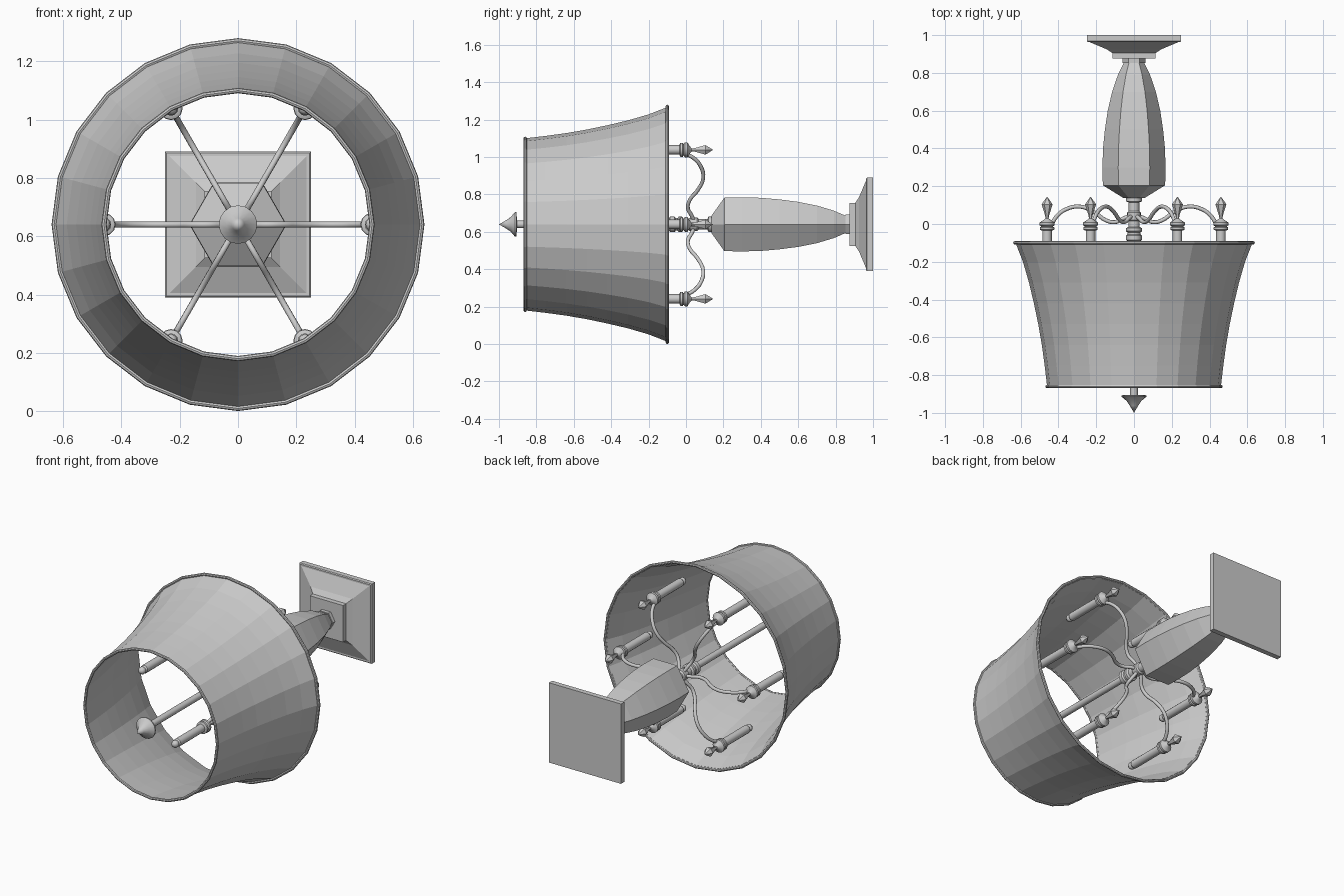
import bpy, bmesh, math
from mathutils import Vector

if "Cube" in bpy.data.objects:
    bpy.data.objects.remove(bpy.data.objects["Cube"])

AXIS_Z = 0.64


def lathe(name, prof, segs, cx=0.0, cz=AXIS_Z, phase=0.0, smooth=False, closed=False):
    """Spin (radius, y) profile points around an axis parallel to y."""
    bm = bmesh.new()
    rings = []
    for r, y in prof:
        if r < 1e-6:
            rings.append([bm.verts.new((cx, y, cz))])
        else:
            rings.append([bm.verts.new((cx + r * math.cos(phase + math.tau * i / segs), y,
                                        cz + r * math.sin(phase + math.tau * i / segs)))
                          for i in range(segs)])
    pairs = list(zip(rings, rings[1:]))
    if closed:
        pairs.append((rings[-1], rings[0]))
    for a, b in pairs:
        for i in range(segs):
            j = (i + 1) % segs
            if len(a) == 1:
                bm.faces.new((a[0], b[j], b[i]))
            elif len(b) == 1:
                bm.faces.new((a[i], a[j], b[0]))
            else:
                bm.faces.new((a[i], a[j], b[j], b[i]))
    if not closed:
        for ring in (rings[0], rings[-1]):
            if len(ring) > 1:
                bm.faces.new(ring)
    bmesh.ops.recalc_face_normals(bm, faces=bm.faces[:])
    me = bpy.data.meshes.new(name)
    bm.to_mesh(me)
    bm.free()
    ob = bpy.data.objects.new(name, me)
    bpy.context.collection.objects.link(ob)
    if smooth:
        bpy.ops.object.select_all(action='DESELECT')
        ob.select_set(True)
        bpy.context.view_layer.objects.active = ob
        bpy.ops.object.shade_smooth_by_angle(angle=math.radians(40))
    return ob


def bead(name, major, y, minor):
    """Small round rim ring."""
    prof = [(major + minor * math.cos(math.tau * k / 8), y + minor * math.sin(math.tau * k / 8))
            for k in range(8)]
    return lathe(name, prof, 24, closed=True)


def square(name, prof):
    """Square section stack from (half width, y) points."""
    return lathe(name, [(h * math.sqrt(2), y) for h, y in prof], 4, phase=math.pi / 4)


# Square mounting plate, sloped step and block
square("mounting_plate", [(0.245, 0.963), (0.25, 0.968), (0.25, 1.0)])
square("mounting_slope", [(0.115, 0.875), (0.115, 0.905), (0.145, 0.925),
                          (0.235, 0.963), (0.235, 0.98)])

# Hexagonal collar and vase body
lathe("hex_collar", [(0.06, 0.853), (0.06, 0.88)], 6)
lathe("vase_body", [(0.055, 0.137), (0.165, 0.205), (0.167, 0.30), (0.164, 0.40), (0.154, 0.50),
                    (0.139, 0.60), (0.116, 0.70), (0.085, 0.79), (0.05, 0.86)], 6)

# Central hub, rod and end finial
lathe("hub", [(0.034, -0.09), (0.042, -0.085), (0.042, -0.062), (0.034, -0.055), (0.034, -0.045),
              (0.042, -0.038), (0.042, -0.022), (0.03, -0.015), (0.03, 0.015), (0.036, 0.022),
              (0.036, 0.06), (0.028, 0.068), (0.028, 0.115), (0.042, 0.12), (0.042, 0.137)],
      16, smooth=True)
lathe("center_rod", [(0.02, -0.92), (0.02, 0.0)], 12, smooth=True)
lathe("end_finial", [(0.03, -0.904), (0.066, -0.907), (0.066, -0.914), (0.04, -0.936),
                     (0.022, -0.962), (0.0, -1.0)], 16, smooth=True)

# Flared shade: thin shell with a bead at each end
outer = [(0.46, -0.86), (0.473, -0.75), (0.488, -0.64), (0.507, -0.53), (0.53, -0.42),
         (0.556, -0.31), (0.588, -0.20), (0.627, -0.10)]
inner = [(r - 0.006, y) for r, y in reversed(outer)]
lathe("shade", outer + inner, 24, closed=True)
bead("shade_wide_rim", 0.631, -0.10, 0.009)
bead("shade_narrow_rim", 0.46, -0.86, 0.009)

# Six curved arms with candles, cups and drop finials
arm_path = [(0.03, 0.04), (0.055, 0.03), (0.10, 0.01), (0.15, 0.02), (0.21, 0.062),
            (0.285, 0.092), (0.36, 0.078), (0.41, 0.04), (0.435, 0.0)]
candle = [(0.0, -0.315), (0.014, -0.31), (0.022, -0.298), (0.022, -0.285), (0.018, -0.28),
          (0.025, -0.272), (0.025, -0.03)]
cup = [(0.028, -0.035), (0.038, -0.03), (0.038, -0.018), (0.03, -0.013), (0.04, -0.006),
       (0.04, 0.008), (0.026, 0.016), (0.018, 0.022), (0.008, 0.03), (0.008, 0.04)]
drop = [(0.008, 0.03), (0.012, 0.05), (0.029, 0.103), (0.022, 0.115), (0.0, 0.145)]
for n in range(6):
    a = n * math.pi / 3
    c, s = math.cos(a), math.sin(a)
    cu = bpy.data.curves.new(f"arm_{n + 1}", 'CURVE')
    cu.dimensions = '3D'
    cu.bevel_depth = 0.0105
    cu.bevel_resolution = 2
    cu.resolution_u = 4
    cu.use_fill_caps = True
    sp = cu.splines.new('BEZIER')
    sp.bezier_points.add(len(arm_path) - 1)
    for p, (r, y) in zip(sp.bezier_points, arm_path):
        p.co = Vector((r * c, y, AXIS_Z + r * s))
        p.handle_left_type = p.handle_right_type = 'AUTO'
    ob = bpy.data.objects.new(f"arm_{n + 1}", cu)
    bpy.context.collection.objects.link(ob)
    x, z = 0.46 * c, AXIS_Z + 0.46 * s
    lathe(f"candle_{n + 1}", candle, 12, x, z, smooth=True)
    lathe(f"candle_cup_{n + 1}", cup, 12, x, z, smooth=True)
    lathe(f"drop_finial_{n + 1}", drop, 6, x, z)
